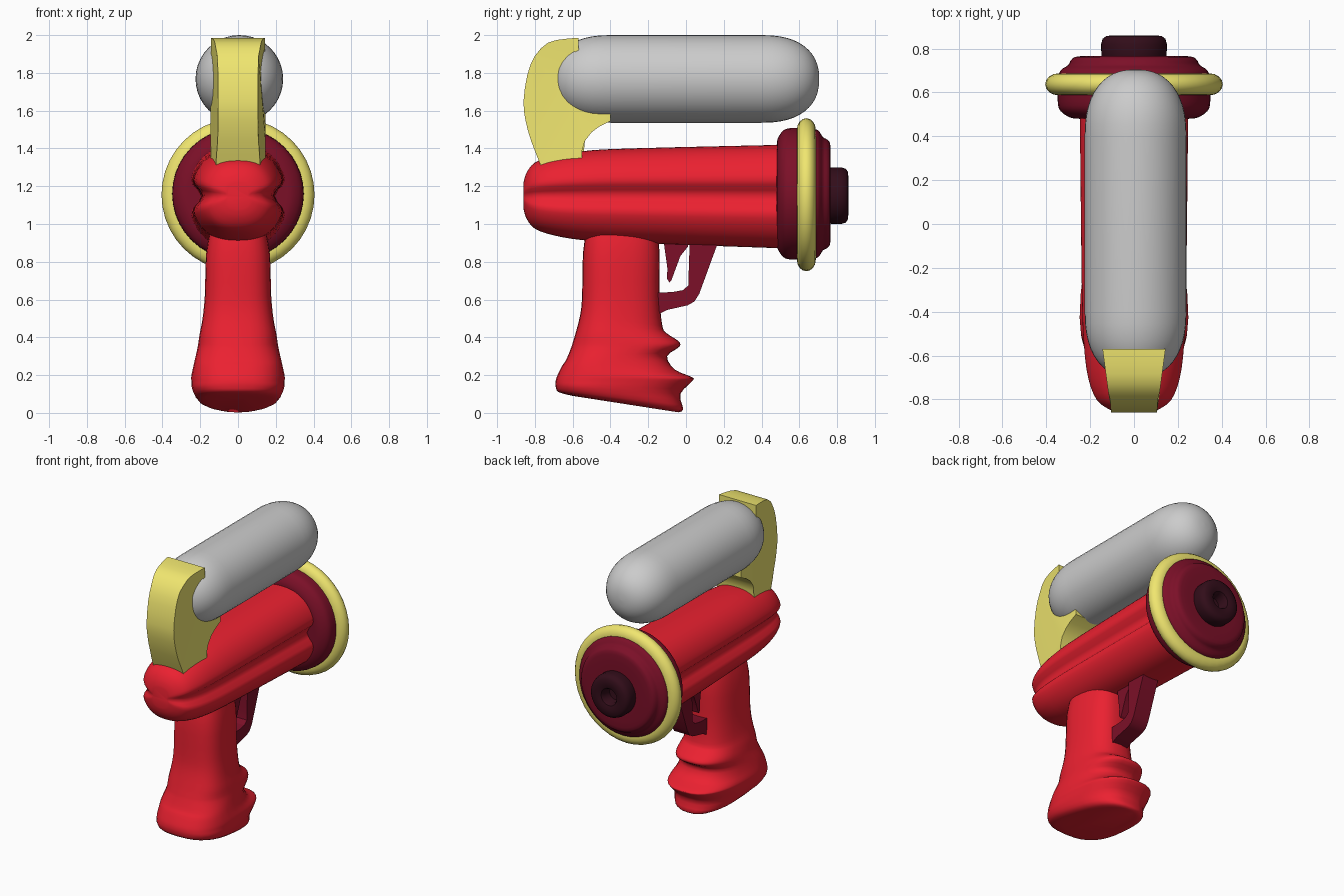
import bpy, bmesh, math
from mathutils import Vector

if "Cube" in bpy.data.objects:
    bpy.data.objects.remove(bpy.data.objects["Cube"])


def material(name, rgb):
    m = bpy.data.materials.new(name)
    m.diffuse_color = (*rgb, 1)
    m.use_nodes = True
    m.node_tree.nodes["Principled BSDF"].inputs["Base Color"].default_value = m.diffuse_color
    return m


RED = material("red", (0.83, 0.015, 0.03))
MAROON = material("maroon", (0.2, 0.005, 0.021))
DARK = material("dark", (0.032, 0.004, 0.01))
YELLOW = material("yellow", (0.87, 0.79, 0.16))


def finish(name, bm, mat, angle=40):
    bmesh.ops.recalc_face_normals(bm, faces=bm.faces)
    me = bpy.data.meshes.new(name)
    bm.to_mesh(me)
    bm.free()
    ob = bpy.data.objects.new(name, me)
    bpy.context.collection.objects.link(ob)
    if mat:
        me.materials.append(mat)
    bpy.ops.object.select_all(action='DESELECT')
    ob.select_set(True)
    bpy.context.view_layer.objects.active = ob
    bpy.ops.object.shade_smooth_by_angle(angle=math.radians(angle))
    return ob


def loft(name, rings, mat, closed=False, angle=40):
    bm = bmesh.new()
    vs = [[bm.verts.new(p) for p in r] for r in rings]
    n = len(vs[0])
    pairs = list(zip(vs, vs[1:])) + ([(vs[-1], vs[0])] if closed else [])
    for a, b in pairs:
        for i in range(n):
            j = (i + 1) % n
            bm.faces.new((a[i], a[j], b[j], b[i]))
    if not closed:
        bm.faces.new(vs[0])
        bm.faces.new(vs[-1])
    return finish(name, bm, mat, angle)


def lathe(name, profile, cz, mat, cx=0, closed=False, n=40):
    # profile of (radius, y) spun round a lengthwise axis
    rings = [[(cx + r * math.cos(k * math.tau / n), y, cz + r * math.sin(k * math.tau / n))
              for k in range(n)] for r, y in profile]
    return loft(name, rings, mat, closed)


def smooth_rows(rows, steps=3):
    # Catmull-Rom interpolation between section rows
    out = []
    for i in range(len(rows) - 1):
        q = [rows[max(i - 1, 0)], rows[i], rows[i + 1], rows[min(i + 2, len(rows) - 1)]]
        for s in range(steps):
            t = s / steps
            out.append([0.5 * (2 * b + (c - a) * t + (2 * a - 5 * b + 4 * c - d) * t * t
                        + (3 * b - a - 3 * c + d) * t ** 3) for a, b, c, d in zip(*q)])
    return out + [list(rows[-1])]


def plate(name, pts, half, mat, angle=30):
    # side-view outline extruded across x; half(y) is the half width
    bm = bmesh.new()
    sides = [[bm.verts.new((s * half(y), y, z)) for y, z in pts] for s in (-1, 1)]
    for s in sides:
        bm.faces.new(s)
    for i in range(len(pts)):
        j = (i + 1) % len(pts)
        bm.faces.new((sides[0][i], sides[0][j], sides[1][j], sides[1][i]))
    bmesh.ops.triangulate(bm, faces=[f for f in bm.faces if len(f.verts) > 4])
    return finish(name, bm, mat, angle)


def spow(v, e):
    return math.copysign(abs(v) ** e, v)


# tank: rounded capsule
end = []
for k in range(13):
    a = k / 12 * math.pi / 2
    end.append((max(0.232 * math.sin(a) ** 0.85, 0.002), 0.40 + 0.305 * math.cos(a) ** 0.85 if k < 12 else 0.40))
lathe("tank", [(r, -y) for r, y in end] + end[::-1], 1.768, None, cx=0.007)

# body: barrel with a groove along each side
rings = []
for y, cz, a, b in smooth_rows([(-.86, 1.15, .07, .07), (-.845, 1.15, .12, .12), (-.80, 1.15, .18, .175),
                                (-.70, 1.15, .22, .21), (-.55, 1.15, .24, .235),
                                (-.30, 1.15, .25, .25), (.55, 1.145, .26, .275)]):
    ring = []
    for k in range(64):
        t = k / 64 * math.tau
        off = min(abs(t), abs(t - math.pi), abs(t - math.tau))
        g = 1 - 0.24 * math.exp(-(off / 0.17) ** 2)
        ring.append((a * g * spow(math.cos(t), 0.85), y, cz + b * spow(math.sin(t), 0.9)))
    rings.append(ring)
loft("body", rings, RED, angle=60)

# muzzle drum, ring and nozzle
lathe("muzzle", smooth_rows([(.25, .48), (.29, .485), (.335, .515), (.348, .56), (.345, .66), (.335, .70),
                             (.30, .725), (.285, .75), (.25, .765), (.10, .765)]), 1.16, MAROON)
lathe("muzzle_ring", [(.345 + .06 * math.cos(k * math.tau / 16), .637 + .05 * math.sin(k * math.tau / 16))
                      for k in range(16)], 1.155, YELLOW, closed=True)
lathe("nozzle", [(.14, .74), (.149, .77), (.15, .82), (.143, .845), (.125, .858), (.085, .86), (.06, .852),
                 (.05, .835), (.045, .78), (.01, .775)], 1.15, DARK)

# grip: slanted egg-shaped sections (back y, back z, front y, front z, half width)
grip = [(-.52, 1.0, -.16, 1.0, .14), (-.545, .85, -.14, .85, .17), (-.55, .62, -.14, .62, .178),
        (-.56, .52, -.125, .46, .19), (-.585, .42, -.10, .42, .205), (-.60, .37, -.04, .38, .212),
        (-.61, .34, -.035, .35, .217), (-.635, .28, -.10, .30, .23), (-.655, .25, -.06, .23, .24),
        (-.68, .20, .03, .19, .25), (-.69, .17, .035, .17, .25), (-.69, .14, -.03, .10, .245),
        (-.675, .11, -.015, .02, .215), (-.60, .09, -.04, .003, .13)]
rings = []
for yb, zb, yf, zf, w in smooth_rows(grip):
    ring = []
    for k in range(32):
        a = k / 32 * math.tau
        t = (1 - spow(math.cos(a), 0.75)) / 2
        ring.append((w * spow(math.sin(a), 0.75) * (1.08 - 0.22 * t),
                     yb + (yf - yb) * t, max(0, zb + (zf - zb) * t)))
    rings.append(ring)
loft("grip", rings, RED, angle=60)

# trigger guard and trigger
plate("trigger_guard", [(.02, .92), (.02, .72), (.012, .675), (-.015, .65), (-.07, .64), (-.18, .635), (-.18, .52),
                        (-.15, .52), (-.10, .545), (.01, .57), (.045, .59), (.07, .63), (.165, .89), (.165, .92)],
      lambda y: .06, MAROON)
plate("trigger", [(-.12, .92), (-.105, .87), (-.082, .81), (-.085, .78), (-.10, .745), (-.10, .71), (-.088, .69),
                  (-.078, .70), (-.06, .77), (-.03, .83), (.01, .88), (.01, .92)], lambda y: .04, MAROON)

# bracket: curved strap holding the tank to the body
outline = smooth_rows([(-.57, 1.985), (-.64, 1.98), (-.73, 1.96), (-.80, 1.89), (-.84, 1.79), (-.86, 1.65),
                       (-.85, 1.55), (-.82, 1.44), (-.765, 1.30)], 2)
outline += [(-.55, 1.30), (-.55, 1.39), (-.535, 1.44), (-.50, 1.485), (-.46, 1.515), (-.40, 1.545),
            (-.40, 1.64), (-.57, 1.80)]
plate("tank_bracket", outline, lambda y: .105 + .04 * min(1, (y + .86) / .3) * (1 if y > -.8 else .5), YELLOW)
